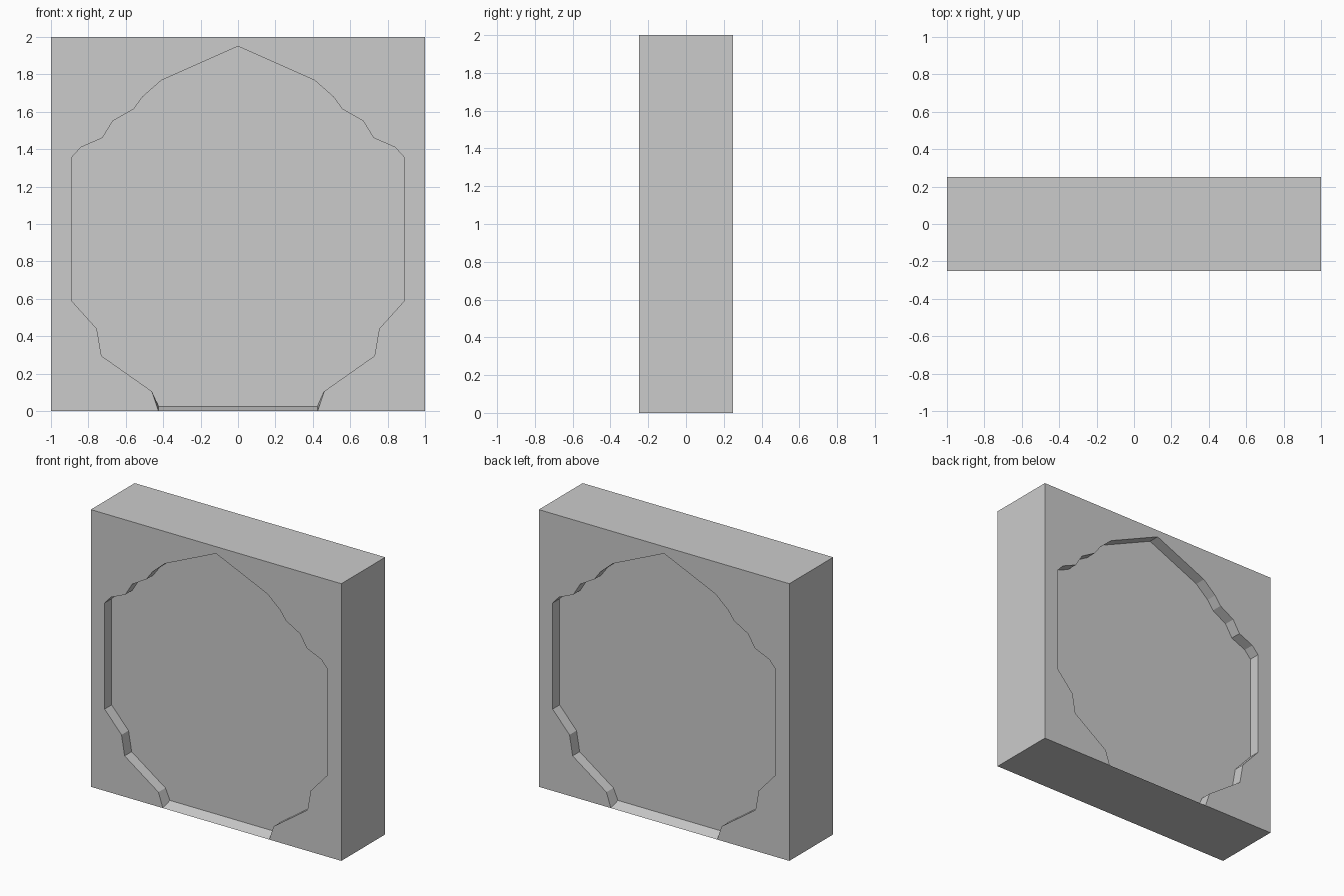
import bpy, bmesh

if "Cube" in bpy.data.objects:
    bpy.data.objects.remove(bpy.data.objects["Cube"])

HALF_DEPTH = 0.25
RECESS = 0.08

# Right half of the recess outline (x, z), from foot up to just below the apex
half = [(0.425, 0.0), (0.46, 0.105), (0.73, 0.295), (0.755, 0.44), (0.89, 0.59),
        (0.89, 1.355), (0.84, 1.41), (0.725, 1.46), (0.67, 1.55), (0.557, 1.615),
        (0.51, 1.68), (0.41, 1.768)]


def mirrored(side):
    return side + [(0.0, 1.95)] + [(-x, z) for x, z in reversed(side)]


rim = mirrored(half)
# Recess floor: same outline, with the sill raised slightly
floor = mirrored([(0.424, 0.025)] + half[1:])
# Block silhouette, from bottom left around the top to bottom right
frame = [(-1, 0), (-1, 2), (1, 2), (1, 0)]

bm = bmesh.new()


def ring(points, y):
    return [bm.verts.new((x, y, z)) for x, z in points]


def recessed_side(sign):
    """Face of the block with its recess; returns the outer boundary."""
    outer = ring(frame, sign * HALF_DEPTH)
    edge = ring(rim, sign * HALF_DEPTH)
    inner = ring(floor, sign * (HALF_DEPTH - RECESS))
    bm.faces.new(outer + edge)
    n = len(edge)
    for i in range(n):
        j = (i + 1) % n
        bm.faces.new((edge[i], edge[j], inner[j], inner[i]))
    bm.faces.new(inner)
    return outer, [edge[0], edge[-1]]


f_outer, f_feet = recessed_side(-1)
b_outer, b_feet = recessed_side(1)

# Left, top and right sides of the block
for i in range(3):
    bm.faces.new((f_outer[i], f_outer[i + 1], b_outer[i + 1], b_outer[i]))
# Underside, in three strips between the recess feet
f_line = [f_outer[0], f_feet[1], f_feet[0], f_outer[3]]
b_line = [b_outer[0], b_feet[1], b_feet[0], b_outer[3]]
for i in range(3):
    bm.faces.new((f_line[i], f_line[i + 1], b_line[i + 1], b_line[i]))

bmesh.ops.recalc_face_normals(bm, faces=bm.faces[:])
mesh = bpy.data.meshes.new("recessed_block")
bm.to_mesh(mesh)
bm.free()
block = bpy.data.objects.new("recessed_block", mesh)
bpy.context.collection.objects.link(block)
